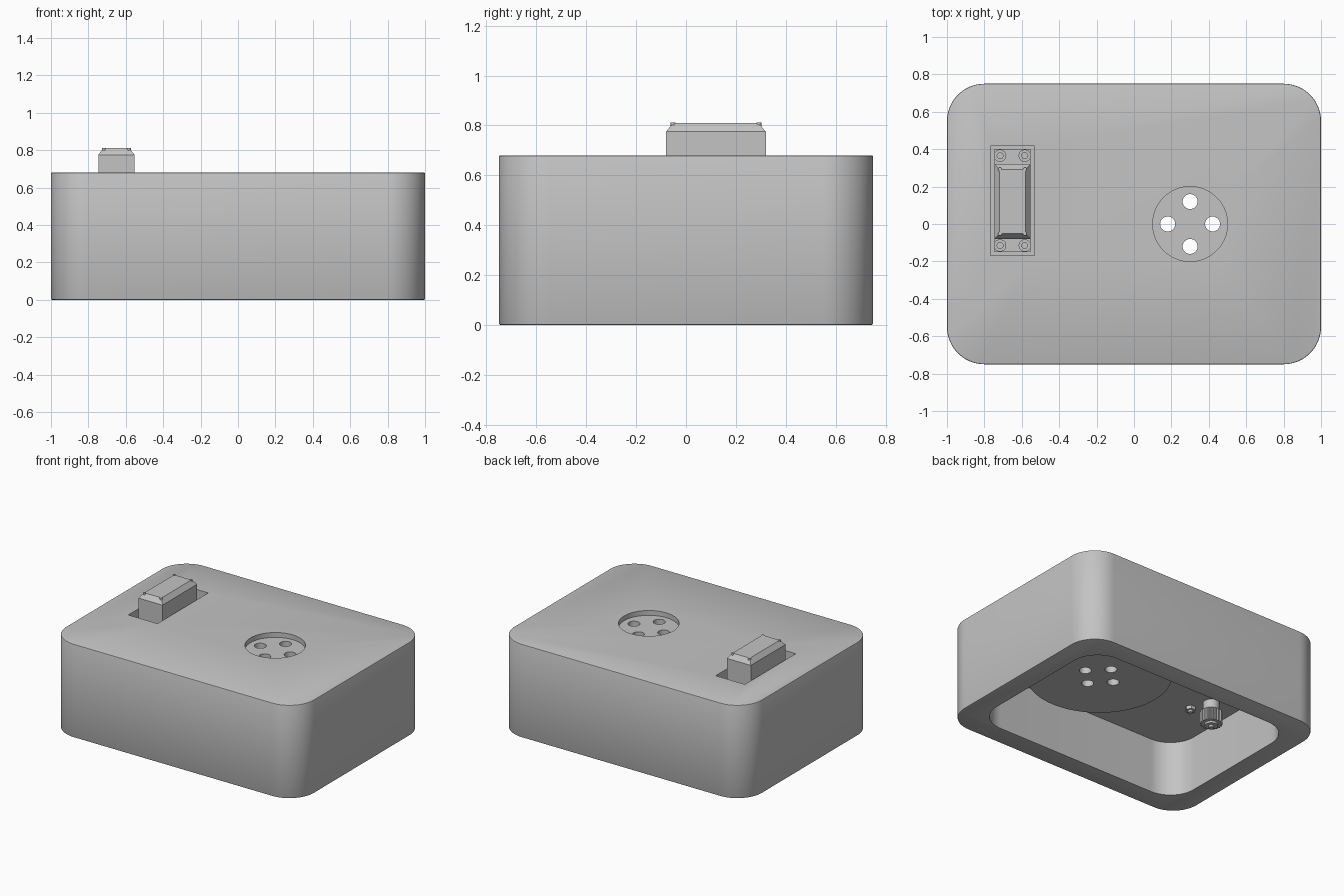
import bpy
import bmesh
from math import cos, sin, pi, tau, radians

cube = bpy.data.objects.get("Cube")
if cube:
    bpy.data.objects.remove(cube, do_unlink=True)

grey = bpy.data.materials.new("plain grey")
grey.use_nodes = True
grey.diffuse_color = (0.55, 0.55, 0.55, 1)
grey.node_tree.nodes["Principled BSDF"].inputs["Base Color"].default_value = (0.55, 0.55, 0.55, 1)


def rounded_rect(x, y, hx, hy, r, steps=16):
    pts = []
    for q, (sx, sy) in enumerate([(1, 1), (-1, 1), (-1, -1), (1, -1)]):
        for i in range(steps + 1):
            a = pi / 2 * (q + i / steps)
            pts.append((x + sx * (hx - r) + r * cos(a), y + sy * (hy - r) + r * sin(a)))
    return pts


def rect(x, y, hx, hy):
    return [(x + sx * hx, y + sy * hy) for sx, sy in [(1, 1), (-1, 1), (-1, -1), (1, -1)]]


def circle(x, y, r, n=48):
    return [(x + r * cos(tau * i / n), y + r * sin(tau * i / n)) for i in range(n)]


def gear(x, y, r, depth, teeth):
    n = teeth * 4
    return [(x + (r - depth * (i % 4 > 1)) * cos(tau * i / n),
             y + (r - depth * (i % 4 > 1)) * sin(tau * i / n)) for i in range(n)]


def prism(name, outline, z0, z1, top=None):
    """Extrude an outline; an optional top outline makes a taper."""
    bm = bmesh.new()
    low = [bm.verts.new((x, y, z0)) for x, y in outline]
    high = [bm.verts.new((x, y, z1)) for x, y in (top or outline)]
    bm.faces.new(low[::-1])
    bm.faces.new(high)
    n = len(low)
    for i in range(n):
        j = (i + 1) % n
        bm.faces.new((low[i], low[j], high[j], high[i]))
    mesh = bpy.data.meshes.new(name)
    bm.to_mesh(mesh)
    bm.free()
    mesh.materials.append(grey)
    obj = bpy.data.objects.new(name, mesh)
    bpy.context.collection.objects.link(obj)
    return obj


def activate(obj):
    bpy.ops.object.select_all(action="DESELECT")
    obj.select_set(True)
    bpy.context.view_layer.objects.active = obj


def combine(obj, tool, operation):
    activate(obj)
    mod = obj.modifiers.new("combine", "BOOLEAN")
    mod.operation = operation
    mod.solver = "EXACT"
    mod.object = tool
    bpy.ops.object.modifier_apply(modifier=mod.name)
    bpy.data.objects.remove(tool, do_unlink=True)


def smooth(obj):
    activate(obj)
    bpy.ops.object.shade_smooth_by_angle(angle=radians(30))


# Rounded case with softened rims, hollow from below
case = prism("case", rounded_rect(0, 0, 1, 0.75, 0.2), 0, 0.68)
activate(case)
bevel = case.modifiers.new("rim", "BEVEL")
bevel.width = 0.006
bevel.segments = 2
bevel.angle_limit = radians(40)
bpy.ops.object.modifier_apply(modifier=bevel.name)
combine(case, prism("cavity", rounded_rect(0, 0, 0.85, 0.6, 0.2), -0.1, 0.4), "DIFFERENCE")

# Thick round boss under the lid, with a shallow recess and four holes through it
hx, hy = 0.3, 0
combine(case, prism("boss", circle(hx, hy, 0.48, 96), 0.26, 0.5), "UNION")
combine(case, prism("recess", circle(hx, hy, 0.2, 64), 0.645, 0.8), "DIFFERENCE")
for k in range(4):
    a = k * pi / 2
    hole = circle(hx + 0.12 * cos(a), hy + 0.12 * sin(a), 0.04, 32)
    combine(case, prism("hole", hole, 0.1, 0.9), "DIFFERENCE")

# Deep slot for the switch
sx, sy = -0.65, 0.125
combine(case, prism("slot", rect(sx, sy, 0.118, 0.293), 0.45, 0.9), "DIFFERENCE")
smooth(case)

# Switch plate and its chamfered button
prism("switch_plate", rect(sx, sy, 0.097, 0.275), 0.45, 0.5)
prism("button", rect(sx, 0.12, 0.097, 0.2), 0.5, 0.775)
prism("button_top", rect(sx, 0.12, 0.097, 0.2), 0.775, 0.81, rect(sx, 0.12, 0.07, 0.172))
for i in (-1, 1):
    for j in (-1, 1):
        prism("button_stud", circle(sx + i * 0.067, 0.12 + j * 0.172, 0.01, 12), 0.79, 0.812)
        # Hollow screws above, hex nuts below
        x, y = sx + i * 0.066, sy + j * 0.24
        screw = prism("screw", circle(x, y, 0.033, 24), 0.49, 0.52)
        combine(screw, prism("bore", circle(x, y, 0.016, 16), 0.505, 0.6), "DIFFERENCE")
        smooth(screw)
        prism("nut", circle(x, y, 0.036, 6), 0.375, 0.41)
        smooth(prism("screw_end", circle(x, y, 0.018, 16), 0.36, 0.38))

# Ribbed knob hanging under the switch
kx, ky = sx, 0.02
smooth(prism("knob_neck", circle(kx, ky, 0.055, 32), 0.3, 0.41))
prism("knob", gear(kx, ky, 0.075, 0.008, 20), 0.24, 0.33)
smooth(prism("knob_collar", circle(kx, ky, 0.045, 32), 0.225, 0.245))
smooth(prism("knob_pin", circle(kx, ky, 0.018, 16), 0.21, 0.23))
